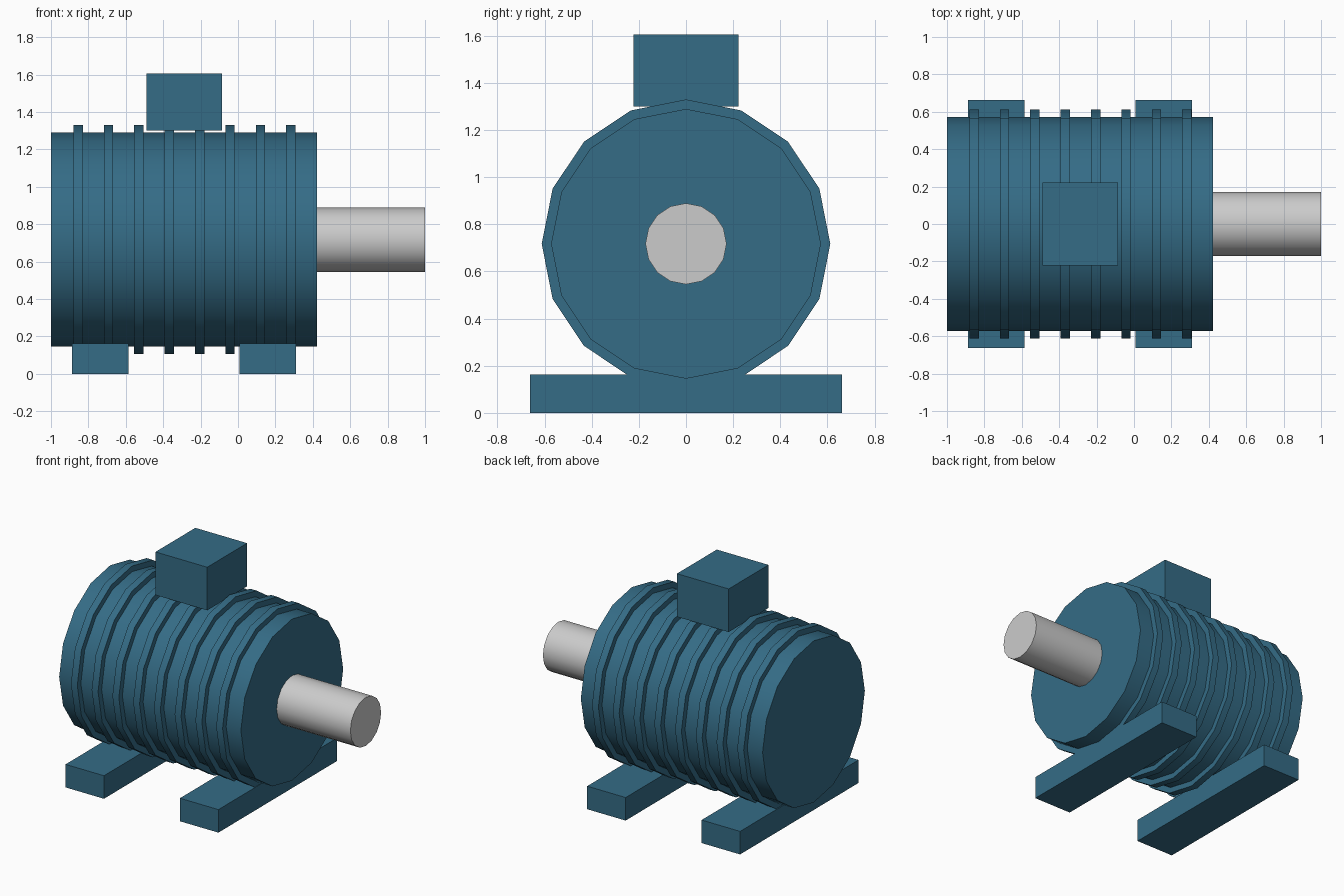
import bpy
from math import pi, radians

if "Cube" in bpy.data.objects:
    bpy.data.objects.remove(bpy.data.objects["Cube"])

AXIS_Z = 0.717

teal = bpy.data.materials.new("teal_paint")
teal.diffuse_color = (0.035, 0.15, 0.24, 1)
teal.use_nodes = True
teal.node_tree.nodes["Principled BSDF"].inputs["Base Color"].default_value = teal.diffuse_color


def rod(name, x0, x1, radius, mat=None):
    """16-sided cylinder along x on the motor axis."""
    bpy.ops.mesh.primitive_cylinder_add(
        vertices=16, radius=radius, depth=x1 - x0,
        location=((x0 + x1) / 2, 0, AXIS_Z), rotation=(0, pi / 2, 0))
    ob = bpy.context.object
    ob.name = name
    bpy.ops.object.shade_smooth_by_angle(angle=radians(30))
    if mat:
        ob.data.materials.append(mat)
    return ob


def box(name, x0, x1, half_y, z0, z1):
    """Painted box centred on y = 0."""
    bpy.ops.mesh.primitive_cube_add(
        size=1, location=((x0 + x1) / 2, 0, (z0 + z1) / 2))
    ob = bpy.context.object
    ob.name = name
    ob.scale = (x1 - x0, 2 * half_y, z1 - z0)
    bpy.ops.object.transform_apply(location=False, rotation=False, scale=True)
    ob.data.materials.append(teal)
    return ob


# Housing and output shaft
rod("motor_housing", -1.0, 0.423, 0.572, teal)
rod("output_shaft", 0.423, 1.0, 0.172)

# Cooling fins
for i in range(8):
    x = -0.855 + i * 0.1625
    rod(f"cooling_fin_{i + 1}", x - 0.025, x + 0.025, 0.612, teal)

# Terminal box on top
box("terminal_box", -0.49, -0.085, 0.223, 1.30, 1.605)

# Mounting feet
box("rear_foot", -0.887, -0.586, 0.662, 0.0, 0.163)
box("front_foot", 0.009, 0.31, 0.662, 0.0, 0.163)
